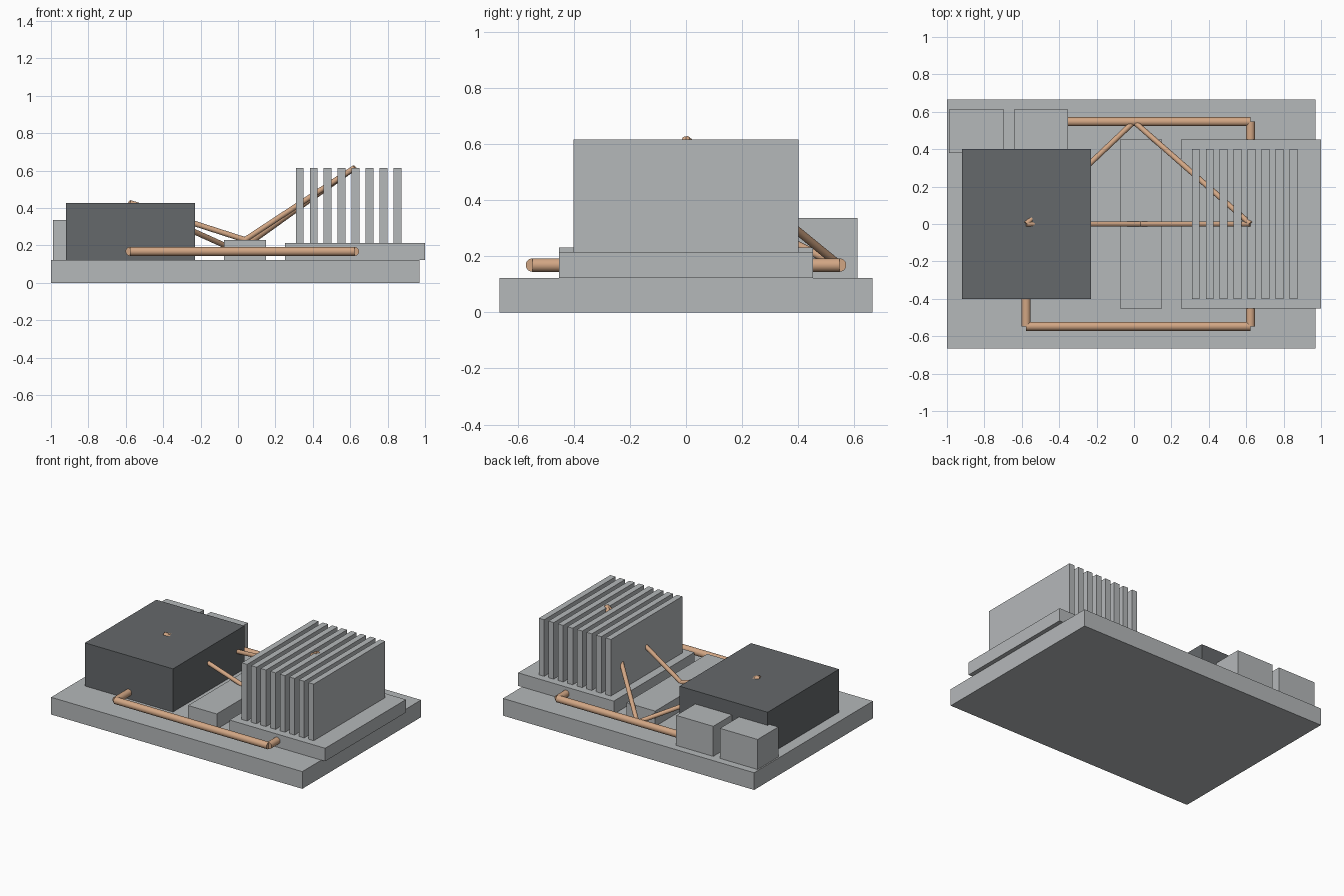
import bpy
from mathutils import Vector

cube = bpy.data.objects.get("Cube")
if cube:
    bpy.data.objects.remove(cube, do_unlink=True)


def material(name, rgb):
    m = bpy.data.materials.new(name)
    m.use_nodes = True
    m.diffuse_color = (*rgb, 1)
    m.node_tree.nodes["Principled BSDF"].inputs["Base Color"].default_value = (*rgb, 1)
    return m


GREY = material("light grey metal", (0.46, 0.48, 0.49))
DARK = material("dark grey casing", (0.13, 0.14, 0.147))
COPPER = material("copper", (0.64, 0.38, 0.23))


def box(name, x, y, z, mat):
    """Box from (min, max) ranges on each axis."""
    ranges = (x, y, z)
    bpy.ops.mesh.primitive_cube_add(size=1, location=[(a + b) / 2 for a, b in ranges])
    ob = bpy.context.object
    ob.name = name
    ob.scale = [b - a for a, b in ranges]
    bpy.ops.object.transform_apply(location=False, rotation=False, scale=True)
    ob.data.materials.append(mat)


def pipe(name, start, end, radius):
    """Straight round pipe between two points."""
    a, b = Vector(start), Vector(end)
    bpy.ops.mesh.primitive_cylinder_add(vertices=24, radius=radius,
                                        depth=(b - a).length, location=(a + b) / 2)
    ob = bpy.context.object
    ob.name = name
    ob.rotation_euler = (b - a).to_track_quat("Z", "Y").to_euler()
    ob.data.materials.append(COPPER)
    bpy.ops.object.shade_smooth_by_angle()


# Base plate and housings
FLOOR = 0.122
box("base_plate", (-1, 0.97), (-0.665, 0.665), (0, FLOOR), GREY)
box("main_casing", (-0.92, -0.23), (-0.4, 0.4), (FLOOR, 0.428), DARK)
box("centre_block", (-0.075, 0.15), (-0.452, 0.452), (FLOOR, 0.23), GREY)
for name, x in (("outer", (-0.99, -0.695)), ("inner", (-0.642, -0.352))):
    box(name + "_rear_box", x, (0.38, 0.612), (FLOOR, 0.335), GREY)

# Heat sink with eight fins
box("heat_sink_base", (0.25, 1.0), (-0.452, 0.452), (FLOOR, 0.214), GREY)
for i in range(8):
    left = 0.309 + i * 0.0747
    box(f"heat_sink_fin_{i + 1}", (left, left + 0.042), (-0.4, 0.4), (0.214, 0.615), GREY)

# Thick coolant pipes along the front and back
CASE_X, SINK_X, PIPE_Y, PIPE_Z = -0.577, 0.623, 0.547, 0.168
for side, s in (("front", -1), ("back", 1)):
    y = s * PIPE_Y
    pipe(side + "_long_pipe", (CASE_X, y, PIPE_Z), (SINK_X, y, PIPE_Z), 0.024)
    pipe(side + "_case_stub", (CASE_X, y, PIPE_Z), (CASE_X, s * 0.39, PIPE_Z), 0.024)
    pipe(side + "_sink_stub", (SINK_X, y, PIPE_Z), (SINK_X, s * 0.44, PIPE_Z), 0.024)

# Thin tubes from the casing and heat sink tops
case_top, sink_top = (CASE_X, 0, 0.428), (SINK_X, 0, 0.615)
for name, low in (("centre", (0.0375, 0, 0.23)), ("rear", (0, PIPE_Y, PIPE_Z))):
    pipe(name + "_case_tube", case_top, low, 0.0145)
    pipe(name + "_sink_tube", low, sink_top, 0.0145)
